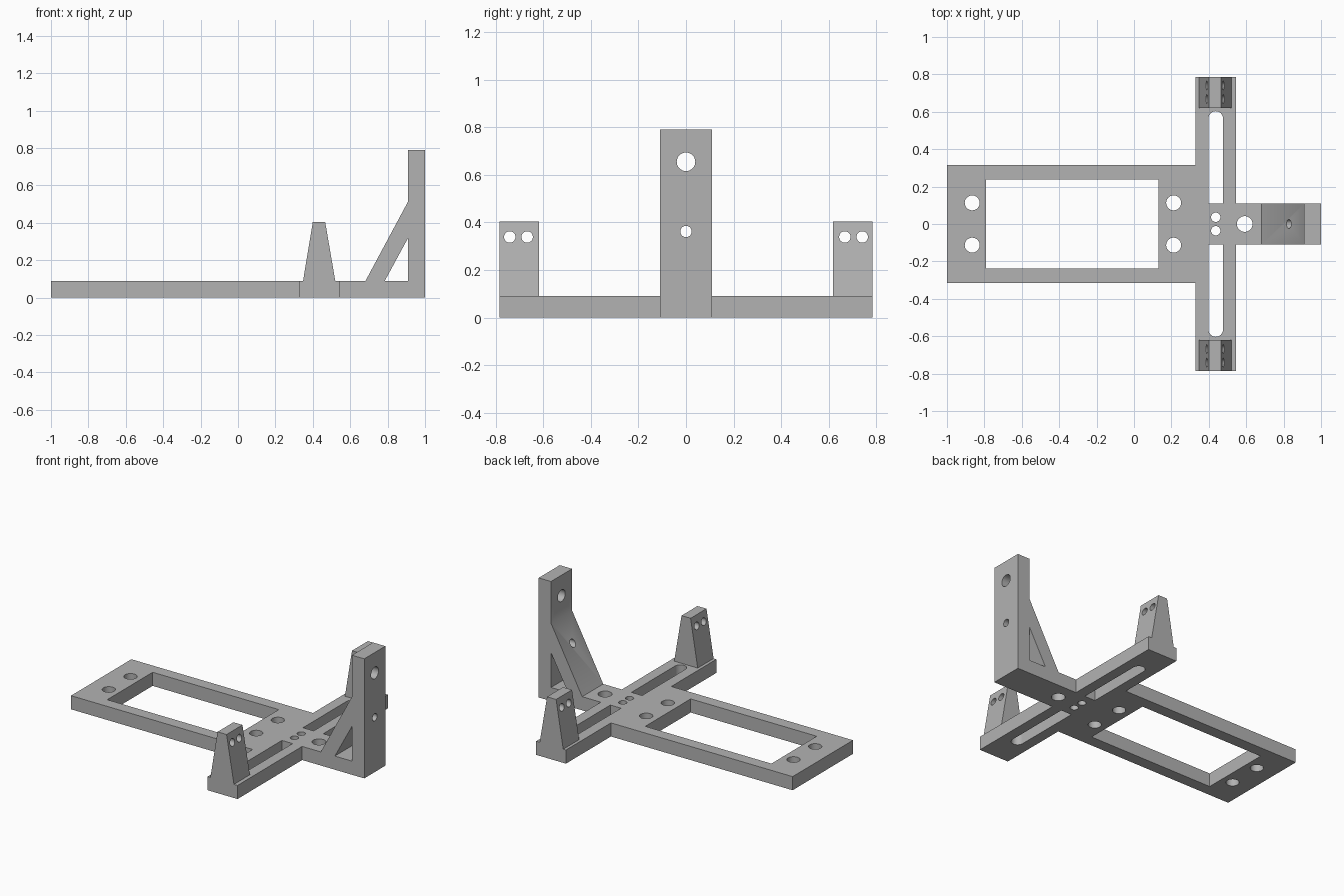
import bpy
import bmesh
from math import cos, sin, pi
from mathutils import Vector

default_cube = bpy.data.objects.get("Cube")
if default_cube:
    bpy.data.objects.remove(default_cube)

GREY = (0.45, 0.45, 0.45, 1.0)
grey = bpy.data.materials.new("plain grey")
grey.use_nodes = True
grey.diffuse_color = GREY
grey.node_tree.nodes["Principled BSDF"].inputs["Base Color"].default_value = GREY

# Maps a profile point (u, v) and a depth d to space, by extrusion axis
PLACE = {
    "x": lambda u, v, d: Vector((d, u, v)),
    "y": lambda u, v, d: Vector((u, d, v)),
    "z": lambda u, v, d: Vector((u, v, d)),
}


def add_prism(bm, profile, axis, start, end):
    place = PLACE[axis]
    face = bm.faces.new([bm.verts.new(place(u, v, start)) for u, v in profile])
    made = bmesh.ops.extrude_face_region(bm, geom=[face])["geom"]
    verts = [g for g in made if isinstance(g, bmesh.types.BMVert)]
    bmesh.ops.translate(bm, verts=verts, vec=place(0, 0, end - start))


def rectangle(u0, u1, v0, v1):
    return [(u0, v0), (u1, v0), (u1, v1), (u0, v1)]


def arc(u, v, radius, first=0.0, last=2 * pi, steps=32):
    count = steps if last - first >= 2 * pi else steps + 1
    angles = [first + (last - first) * i / steps for i in range(count)]
    return [(u + radius * cos(a), v + radius * sin(a)) for a in angles]


def build(name, prisms):
    bm = bmesh.new()
    for prism in prisms:
        add_prism(bm, *prism)
    bmesh.ops.recalc_face_normals(bm, faces=bm.faces)
    mesh = bpy.data.meshes.new(name)
    bm.to_mesh(mesh)
    bm.free()
    mesh.materials.append(grey)
    obj = bpy.data.objects.new(name, mesh)
    bpy.context.collection.objects.link(obj)
    return obj


def cut_part(name, solid, holes):
    obj = build(name, [solid])
    cutter = build(name + "_cutter", holes)
    cutter.hide_render = True
    mod = obj.modifiers.new("holes", "BOOLEAN")
    mod.operation = "DIFFERENCE"
    mod.solver = "EXACT"
    mod.object = cutter
    bpy.context.view_layer.objects.active = obj
    bpy.ops.object.modifier_apply(modifier=mod.name)
    bpy.data.objects.remove(cutter)
    bpy.ops.object.select_all(action="DESELECT")
    obj.select_set(True)
    bpy.ops.object.shade_smooth_by_angle(angle=pi / 6)
    return obj


THICK = 0.09      # base plate thickness
HALF_BAR = 0.11   # half width of the tail bar and post
HALF_FRAME = 0.315
HALF_SPAN = 0.785
ARM_L, ARM_R = 0.328, 0.546
POST_X = 0.91

# Base plate: frame, cross arms and tail bar in one outline
half_outline = [(-1, HALF_FRAME), (ARM_L, HALF_FRAME), (ARM_L, HALF_SPAN),
                (ARM_R, HALF_SPAN), (ARM_R, HALF_BAR), (POST_X, HALF_BAR)]
outline = half_outline + [(x, -y) for x, y in reversed(half_outline)]

# Window, slots and bolt holes through the base plate
slot_x, slot_r, slot_end = 0.437, 0.039, 0.603
slot = [(slot_x - slot_r, HALF_BAR), (slot_x + slot_r, HALF_BAR)]
slot += arc(slot_x, slot_end - slot_r, slot_r, 0, pi, 16)
openings = [rectangle(-0.79, 0.132, -0.237, 0.237), arc(0.592, 0, 0.042)]
for side in (1, -1):
    openings.append([(x, side * y) for x, y in slot])
    openings.append(arc(slot_x, side * 0.036, 0.025))
    for x in (-0.865, 0.212):
        openings.append(arc(x, side * 0.113, 0.04))
cut_part("base_plate", (outline, "z", 0, THICK),
         [(p, "z", -0.1, THICK + 0.1) for p in openings])

# Tapered uprights at the arm ends, each with two cross holes
taper = [(0.348, THICK), (0.52, THICK), (0.466, 0.405), (0.4, 0.405)]
for side, name in ((1, "back_upright"), (-1, "front_upright")):
    cut_part(name, (taper, "y", side * 0.619, side * HALF_SPAN),
             [(arc(side * y, 0.339, 0.024), "x", 0.2, 0.7) for y in (0.668, 0.741)])

# Tall end post with its diagonal brace
post = [(POST_X, 0), (1, 0), (1, 0.79), (POST_X, 0.79), (POST_X, 0.515),
        (0.682, THICK), (0.785, THICK), (POST_X, 0.32)]
cut_part("end_post", (post, "y", -HALF_BAR, HALF_BAR),
         [(arc(0, 0.655, 0.039), "x", 0.6, 1.1), (arc(0, 0.362, 0.024), "x", 0.6, 1.1)])
